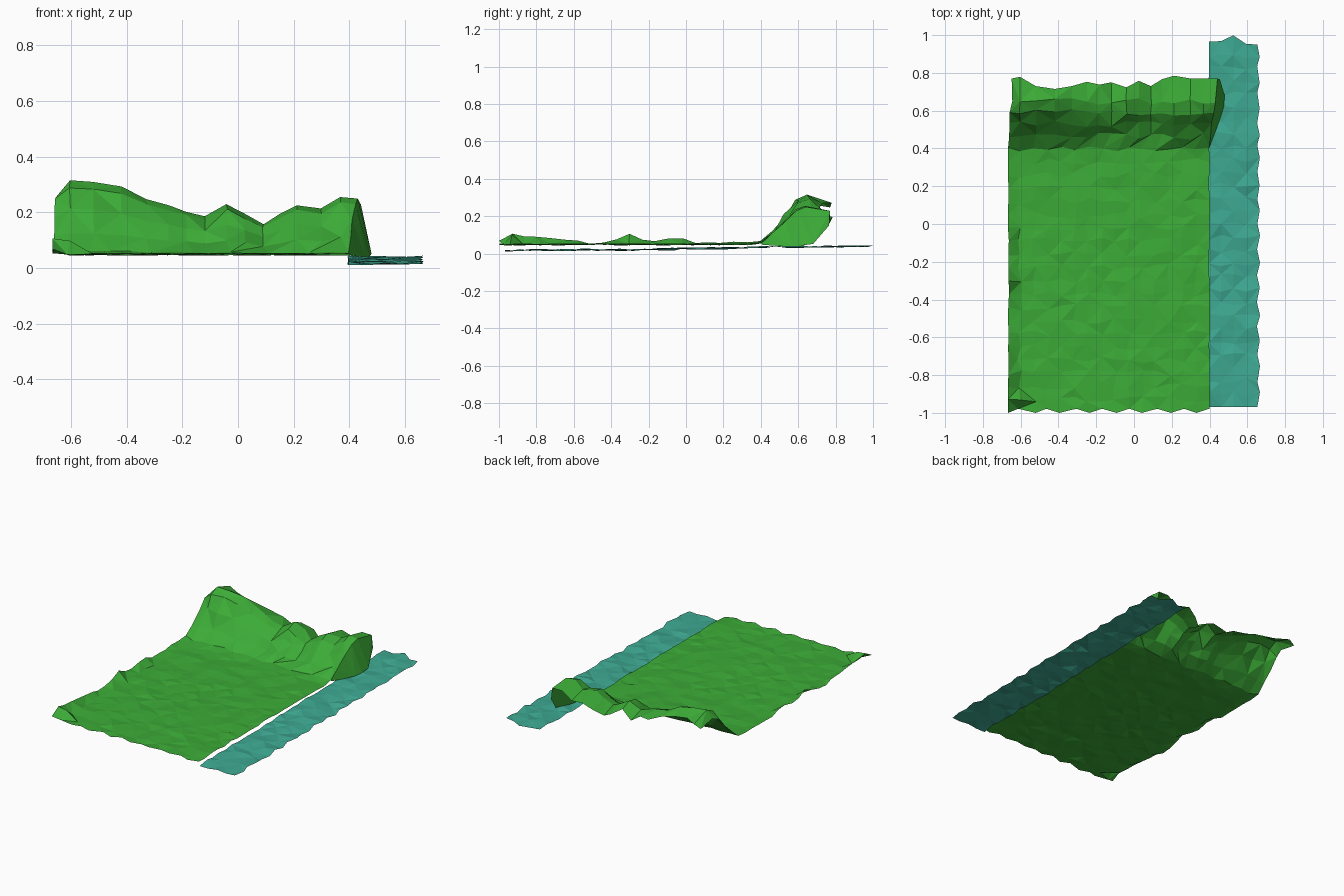
import bpy, random

if "Cube" in bpy.data.objects:
    bpy.data.objects.remove(bpy.data.objects["Cube"])

random.seed(4)


def material(name, color):
    m = bpy.data.materials.new(name)
    m.diffuse_color = color
    m.use_nodes = True
    m.node_tree.nodes["Principled BSDF"].inputs["Base Color"].default_value = m.diffuse_color
    return m


GREEN = material("grass_green", (0.045, 0.41, 0.038, 1))
TEAL = material("path_teal", (0.048, 0.40, 0.29, 1))


def lerp(table, t):
    """Piecewise-linear lookup in a list of (key, value)."""
    if t <= table[0][0]:
        return table[0][1]
    for (a, va), (b, vb) in zip(table, table[1:]):
        if t <= b:
            return va + (vb - va) * (t - a) / (b - a)
    return table[-1][1]


def sheet(name, rows, mat):
    """Flat-shaded triangle sheet from equal-length rows of points."""
    n = len(rows[0])
    faces = []
    for j in range(len(rows) - 1):
        for i in range(n - 1):
            a, b = j * n + i, j * n + i + 1
            c, d = b + n, a + n
            if (i + j) % 2:
                faces += [(a, b, c), (a, c, d)]
            else:
                faces += [(a, b, d), (b, c, d)]
    me = bpy.data.meshes.new(name)
    me.from_pydata([p for r in rows for p in r], [], faces)
    me.materials.append(mat)
    ob = bpy.data.objects.new(name, me)
    bpy.context.collection.objects.link(ob)
    return ob


def jit(s):
    return random.uniform(-s, s)


# bank shape: crest height and back edge along x, rise along y
CREST = [(-.66, .27), (-.60, .318), (-.50, .31), (-.42, .293), (-.33, .25),
         (-.25, .225), (-.12, .185), (-.04, .228), (.09, .158), (.21, .228),
         (.30, .213), (.37, .258), (.40, .25)]
BACK = [(-.66, .77), (-.60, .78), (-.48, .705), (-.33, .73), (-.27, .76),
        (-.20, .735), (-.12, .75), (-.03, .72), (.02, .76), (.09, .73),
        (.13, .76), (.21, .785), (.30, .77), (.40, .77)]
RISE = [(.33, 0), (.40, .04), (.465, .29), (.53, .61), (.59, .90), (.65, 1),
        (.77, .93)]
RIGHT_EDGE = [(.40, 0), (.53, .01), (.60, .025), (.77, .042)]
LEFT_EDGE = [(.40, 0), (.58, .005), (.65, .02), (.77, .015)]
# small curls along the left border
CURL = [(-1, .02), (-.95, .065), (-.86, .04), (-.76, .045), (-.62, .02),
        (-.5, .005), (-.40, .02), (-.30, .055), (-.22, .015), (-.13, .02),
        (-.04, .037), (.05, .01), (.2, .012), (.4, .01)]

# lawn with the raised bank at the back
# column positions include the crest's peaks and dips
xs = [-.665, -.605, -.52, -.42, -.33, -.25, -.185, -.12, -.04, .025, .09,
      .15, .21, .30, .37, .40]
even = [-.665, -.605] + [-.53 + .93 * k / 13 for k in range(14)]
ys = [-1 + 1.4 * k / 20 for k in range(21)] + [.465, .53, .59, .65, .77]
lawn = []
for j, y in enumerate(ys):
    row = []
    for i in range(len(xs)):
        bank = y > .41
        x = xs[i] if bank else even[i]
        edge_x = i in (0, len(xs) - 1)
        px = x + jit(.003 if edge_x or bank else .012)
        py = y + jit(.018 if not edge_x else .01)
        if j == 0:
            py = -1 + (.022 if i % 2 else 0)
        f = lerp(RISE, y)
        pz = .049 + jit(.005 if f == 0 else .003)
        pz += (lerp(CREST, x) - .05) * f
        if not bank:
            pz += lerp(CURL, y) * (1 if i == 0 else 0)
        if i == 1 and j == 1:      # raised front left corner
            pz += .05
        if j == len(ys) - 1:       # ragged back edge
            py = lerp(BACK, x)
            pz -= .012 + jit(.012)
        if bank and i == 0:
            px += lerp(LEFT_EDGE, y)
        if bank and i == len(xs) - 1:
            px = .40 + lerp(RIGHT_EDGE, y)
        row.append((px, py, pz))
    lawn.append(row)
sheet("lawn_with_bank", lawn, GREEN)

# closing wall at the right end of the bank
foot = [(.40, .41, .047), (.435, .50, .04), (.46, .57, .036),
        (.475, .62, .043), (.48, .68, .052), (.455, .765, .15)]
crest_edge = [r[-1] for r in lawn[20:]]
sheet("bank_end_wall", [[c, f] for c, f in zip(crest_edge, foot)], GREEN)

# path strip along the right side
BASE = [(-1, .015), (-.4, .021), (.1, .026), (.4, .033), (1, .041)]
path = []
NR = 28
for j in range(NR + 1):
    y = -.968 + 1.93 * j / NR
    row = []
    for i in range(5):
        t = i / 4
        px = .396 + .262 * t + jit(.002)
        if i == 4:
            px += .008 if j % 2 else -.006
        py = y + (0 if j in (0, NR) else jit(.014))
        if j == NR:
            py += (.004, .006, .037, -.008, -.012)[i]
        row.append((px, py, lerp(BASE, y) + jit(.008)))
    path.append(row)
sheet("path_strip", path, TEAL)
